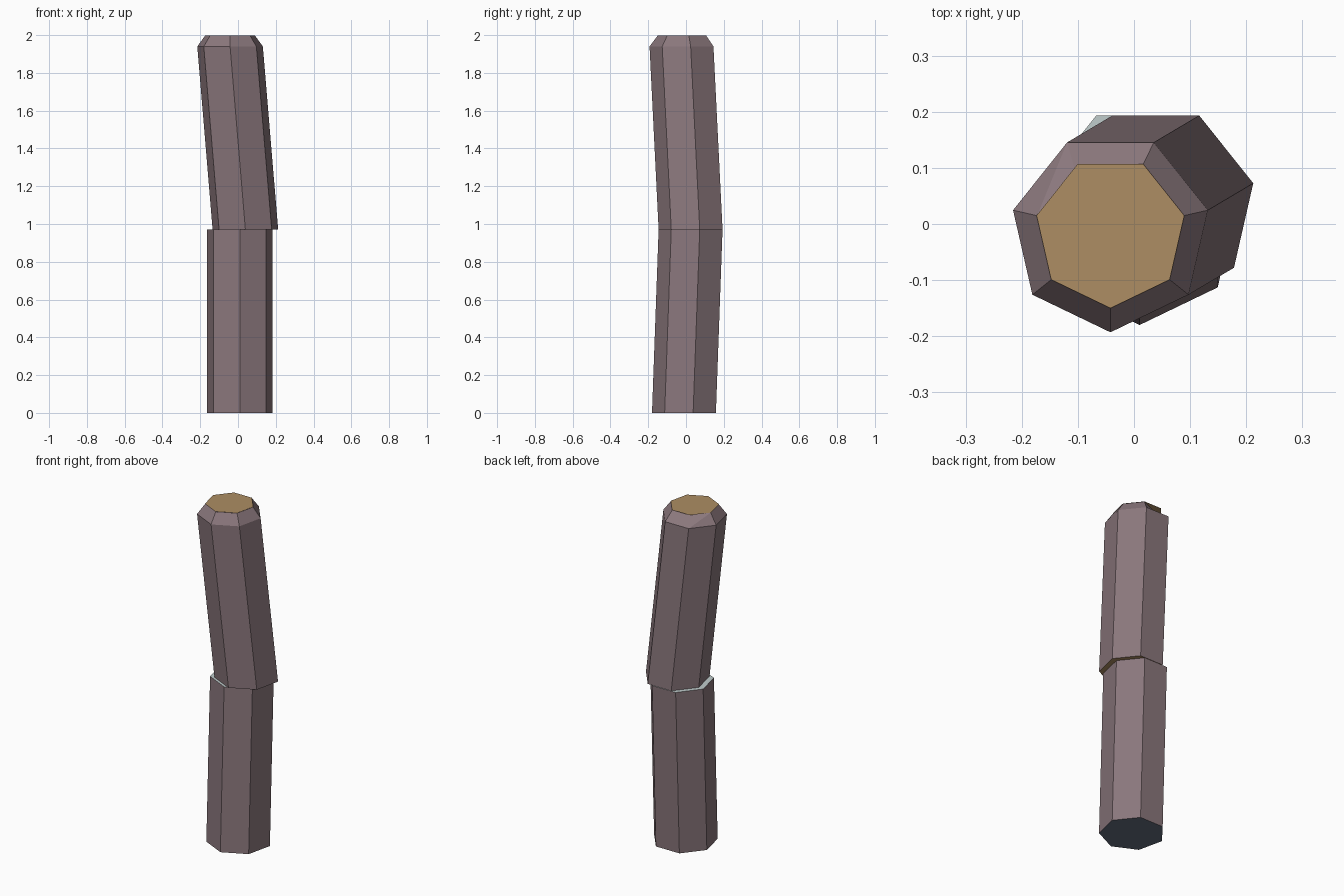
import bpy
import bmesh
import math

cube = bpy.data.objects.get("Cube")
if cube:
    bpy.data.objects.remove(cube, do_unlink=True)

SIDES = 7
RADIUS = 0.178
JOINT_Z = 0.97


def make_material(name, hex_colour):
    """Flat material from an sRGB hex colour."""
    srgb = [int(hex_colour[i:i + 2], 16) / 255 for i in (0, 2, 4)]
    lin = [c / 12.92 if c <= 0.04045 else ((c + 0.055) / 1.055) ** 2.4 for c in srgb]
    mat = bpy.data.materials.new(name)
    mat.use_nodes = True
    mat.diffuse_color = (*lin, 1)
    bsdf = mat.node_tree.nodes["Principled BSDF"]
    bsdf.inputs["Base Color"].default_value = (*lin, 1)
    bsdf.inputs["Roughness"].default_value = 0.9
    return mat


mauve = make_material("mauve", "8a777c")
tan = make_material("tan", "ad8d63")
pale = make_material("pale grey green", "c0cccc")
slate = make_material("slate", "646e7e")


def ring(bm, x, y, z, radius):
    """Heptagon of vertices with one corner pointing to the front."""
    verts = []
    for k in range(SIDES):
        a = -math.pi / 2 + k * math.tau / SIDES
        verts.append(bm.verts.new((x + radius * math.cos(a), y + radius * math.sin(a), z)))
    return verts


def bridge(bm, low, high, skip=()):
    for k in range(SIDES):
        if k not in skip:
            n = (k + 1) % SIDES
            bm.faces.new((low[k], low[n], high[n], high[k]))


def cap(bm, verts, material_index, up):
    face = bm.faces.new(verts if up else verts[::-1])
    face.material_index = material_index


def finish(bm, name, materials):
    mesh = bpy.data.meshes.new(name)
    bm.to_mesh(mesh)
    bm.free()
    for mat in materials:
        mesh.materials.append(mat)
    obj = bpy.data.objects.new(name, mesh)
    bpy.context.collection.objects.link(obj)
    return obj


# Lower segment, leaning slightly to the back
bm = bmesh.new()
base = ring(bm, 0.01, -0.002, 0, RADIUS)
top = ring(bm, 0.01, 0.033, JOINT_Z, RADIUS)
bridge(bm, base, top)
cap(bm, base, 1, False)
cap(bm, top, 2, True)
finish(bm, "lower_segment", (mauve, slate, pale))

# Upper segment, leaning to the front right, with a chamfered rim
bm = bmesh.new()
base = ring(bm, 0.039, 0.033, JOINT_Z + 0.002, RADIUS)
shoulder = ring(bm, -0.042, -0.015, 1.94, RADIUS)
rim = ring(bm, -0.042, -0.015, 1.999, 0.134)
rim[4].co = (-0.095, 0.06, 1.996)  # chipped corner, pushed inwards
bridge(bm, base, shoulder)
bridge(bm, shoulder, rim, skip=(4,))
bm.faces.new((shoulder[4], shoulder[5], rim[5]))
bm.faces.new((shoulder[4], rim[5], rim[4]))
cap(bm, base, 1, False)
finish(bm, "upper_segment", (mauve, tan))

# Flat end plate covering the rim
bm = bmesh.new()
cap(bm, ring(bm, -0.042, -0.015, 2.0, 0.135), 0, True)
finish(bm, "top_end", (tan,))
